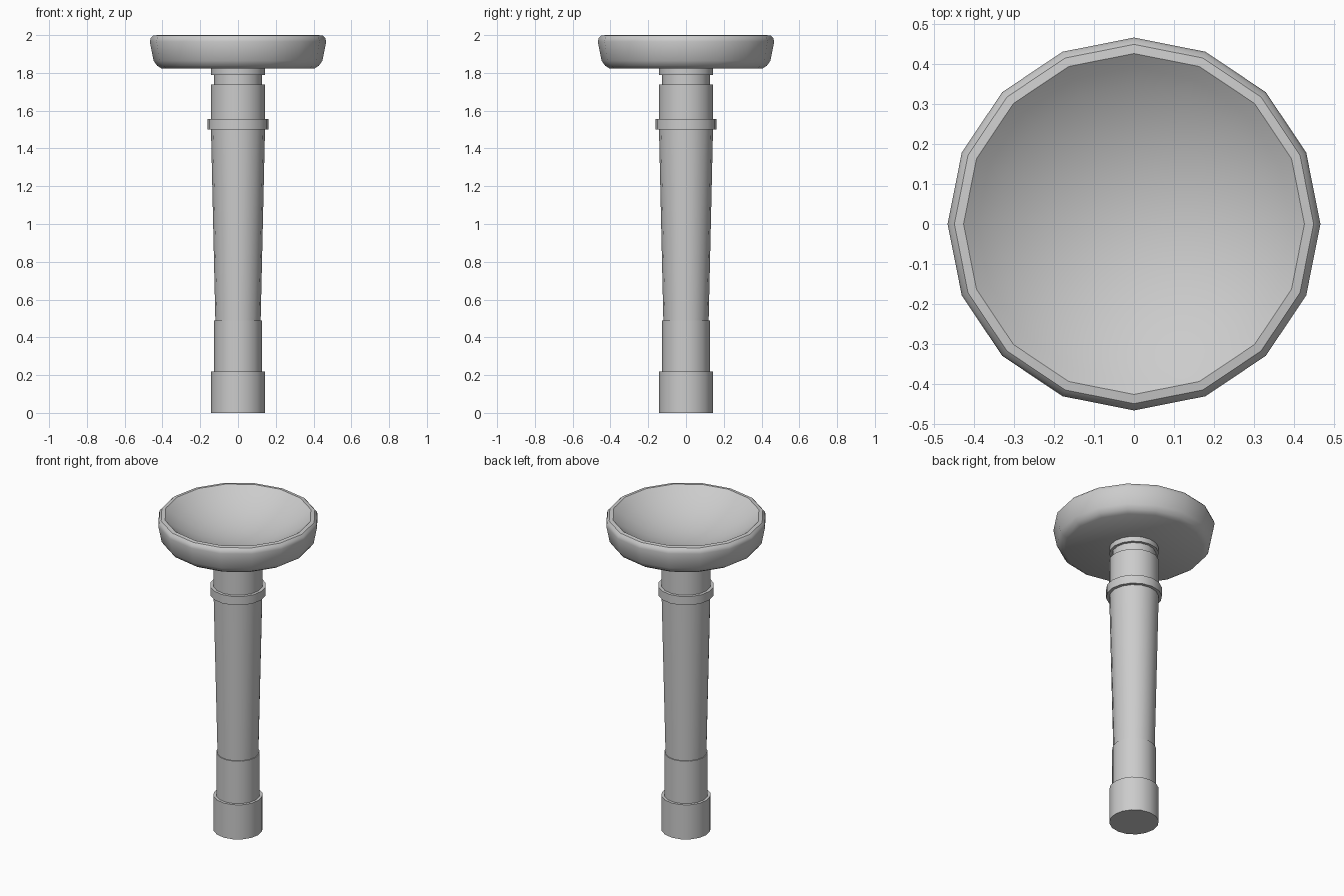
import bpy, bmesh, math

if "Cube" in bpy.data.objects:
    bpy.data.objects.remove(bpy.data.objects["Cube"])

SIDES = 16


def lathe(name, profile, angle=30):
    """Revolve an (r, z) profile; r = 0 points become poles, open ends get flat caps."""
    bm = bmesh.new()
    rings = []
    for r, z in profile:
        if r == 0:
            rings.append([bm.verts.new((0, 0, z))])
        else:
            rings.append([bm.verts.new((r * math.cos(2 * math.pi * i / SIDES),
                                        r * math.sin(2 * math.pi * i / SIDES), z))
                          for i in range(SIDES)])
    for a, b in zip(rings, rings[1:]):
        for i in range(SIDES):
            j = (i + 1) % SIDES
            if len(b) == 1:
                bm.faces.new((a[i], a[j], b[0]))
            else:
                bm.faces.new((a[i], a[j], b[j], b[i]))
    for ring in (rings[0], rings[-1]):
        if len(ring) > 1:
            bm.faces.new(ring)
    bmesh.ops.recalc_face_normals(bm, faces=bm.faces)
    mesh = bpy.data.meshes.new(name)
    bm.to_mesh(mesh)
    bm.free()
    obj = bpy.data.objects.new(name, mesh)
    bpy.context.collection.objects.link(obj)
    bpy.ops.object.select_all(action='DESELECT')
    obj.select_set(True)
    bpy.context.view_layer.objects.active = obj
    bpy.ops.object.shade_smooth_by_angle(angle=math.radians(angle))
    return obj


# Stacked pedestal sections, each with a stepped radius
lathe("foot", [(0.143, 0), (0.143, 0.22)])
lathe("lower_sleeve", [(0.126, 0.22), (0.126, 0.49)])
lathe("tapered_shaft", [(0.120, 0.49), (0.143, 1.50)])
lathe("collar", [(0.162, 1.50), (0.162, 1.555)])
lathe("upper_sleeve", [(0.144, 1.555), (0.144, 1.738)])
lathe("neck", [(0.126, 1.738), (0.126, 1.79)])
lathe("top_flange", [(0.143, 1.79), (0.143, 1.822)])

# Basin: rounded outer wall, narrow rim, deep spherical dish
outer = [(0.403, 1.822), (0.428, 1.838), (0.447, 1.864), (0.457, 1.915),
         (0.467, 1.966), (0.462, 1.984), (0.450, 1.997), (0.427, 2.0)]
DEPTH, RIM = 0.15, 0.427
radius = (RIM ** 2 + DEPTH ** 2) / (2 * DEPTH)
dish = [(RIM * t, 2.0 - DEPTH + radius - math.sqrt(radius ** 2 - (RIM * t) ** 2))
        for t in (0.92, 0.82, 0.68, 0.52, 0.35, 0.18)]
lathe("basin", outer + dish + [(0, 2.0 - DEPTH)], 40)
